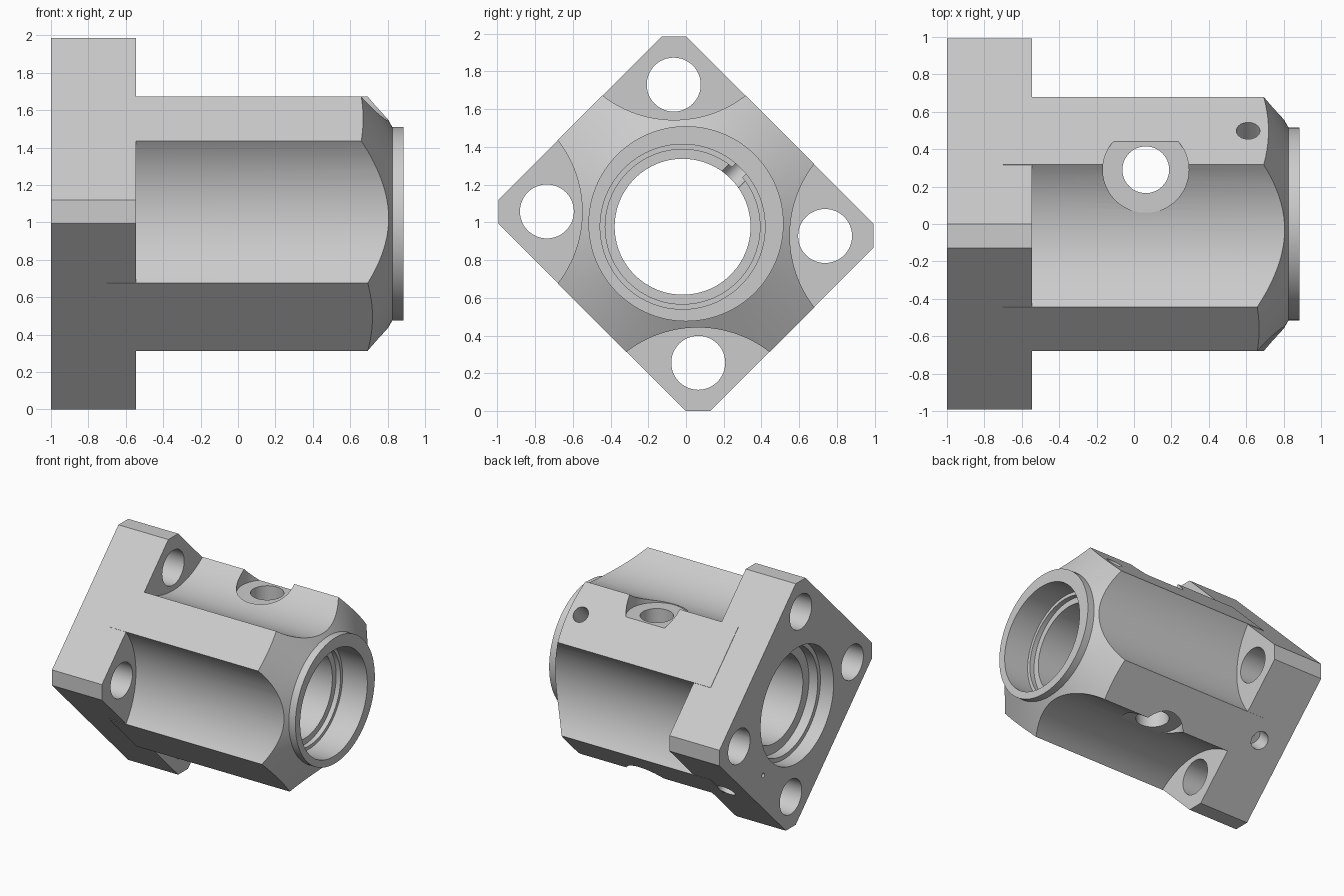
import bpy, bmesh
from math import sin, cos, pi, radians, asin
from mathutils import Vector

if "Cube" in bpy.data.objects:
    bpy.data.objects.remove(bpy.data.objects["Cube"])

H = 0.9925          # height of the housing axis
SEG = 96


def finish(bm, name):
    bmesh.ops.recalc_face_normals(bm, faces=bm.faces)
    me = bpy.data.meshes.new(name)
    bm.to_mesh(me)
    bm.free()
    ob = bpy.data.objects.new(name, me)
    bpy.context.collection.objects.link(ob)
    return ob


def skin(rings, name):
    """Closed solid through a list of equal-sized point rings."""
    bm = bmesh.new()
    loops = [[bm.verts.new(p) for p in ring] for ring in rings]
    n = len(loops[0])
    for a, b in zip(loops, loops[1:]):
        for i in range(n):
            j = (i + 1) % n
            bm.faces.new((a[i], a[j], b[j], b[i]))
    bm.faces.new(loops[0])
    bm.faces.new(loops[-1])
    return finish(bm, name)


def prism(name, pts, x0, x1):
    return skin([[(x, y, H + z) for y, z in pts] for x in (x0, x1)], name)


def lathe(name, profile, cy=0, cz=0):
    return skin([[(x, cy + r * cos(2 * pi * i / SEG), H + cz + r * sin(2 * pi * i / SEG))
                  for i in range(SEG)] for x, r in profile], name)


def drill(start, end, r, name="drill", seg=48):
    """Cylinder between two points given as (x, y, z above the axis)."""
    a, b = Vector(start), Vector(end)
    q = (b - a).to_track_quat('Z', 'Y')
    off = Vector((0, 0, H))
    ring = [q @ Vector((r * cos(2 * pi * i / seg), r * sin(2 * pi * i / seg), 0)) for i in range(seg)]
    return skin([[p + c + off for p in ring] for c in (a, b)], name)


def boolean(ob, tool, op='DIFFERENCE'):
    m = ob.modifiers.new(op, 'BOOLEAN')
    m.operation, m.solver, m.object = op, 'EXACT', tool
    bpy.context.view_layer.objects.active = ob
    bpy.ops.object.modifier_apply(modifier=m.name)
    bpy.data.objects.remove(tool)


# Mounting flange: rectangle turned 45 degrees with trimmed corners
half = [(0, H), (H, 0), (H, -0.128), (0.128, -H)]
housing = prism("bearing_housing", half + [(-y, -z) for y, z in half], -1.0, -0.545)

# Body: same rectangle with four concave scallops beside the bolt holes
R, D, OFF = 0.62, 1.17, 0.063
sweep = asin(0.38 / R)
top, right = [], []
for i in range(25):
    t = -sweep + 2 * sweep * i / 24
    top.append((-OFF + R * sin(t), D - R * cos(t)))
    right.append((D - R * cos(t), -OFF - R * sin(t)))
quarter = top + right
body = prism("body", quarter + [(-y, -z) for y, z in quarter], -0.7, 0.885)

# Turned nose: cone and round boss
envelope = lathe("envelope", [(-0.75, 1.0), (0.553, 1.0), (0.825, 0.517), (0.95, 0.517)])
boolean(body, envelope, 'INTERSECT')
boolean(housing, body, 'UNION')

# Stepped bore, slightly off centre
boolean(housing, lathe("bore", [(-1.1, 0.475), (-0.88, 0.475), (-0.88, 0.44), (-0.80, 0.44),
                                (-0.80, 0.36), (0.62, 0.36), (0.62, 0.41), (0.66, 0.41),
                                (0.66, 0.437), (1.0, 0.437)], -0.018, -0.016))

# Four bolt holes
for y, z in [(-0.065, 0.737), (0.737, -0.065), (0.065, -0.737), (-0.737, 0.065)]:
    boolean(housing, drill((-1.1, y, z), (-0.4, y, z), 0.143))

# Vertical cross port with spot faces above and below
px, py = 0.063, 0.29
for s in (1, -1):
    boolean(housing, drill((px, py, s * 0.557), (px, py, s * 1.2), 0.23))
boolean(housing, drill((px, py, 1.2), (px, py, -1.2), 0.125))

# Locking-screw hole, square to the upper rear face
boolean(housing, drill((0.61, 0.6, 0.6), (0.61, 0.2, 0.2), 0.063))

# Lubrication port in the lower rear flange edge and its relief drilling
k = 0.5 ** 0.5
for d0, d1, r in [(0.9, 0.66, 0.072), (0.9, 0.40, 0.026)]:
    boolean(housing, drill((-0.76, d0 * k, -d0 * k), (-0.76, d1 * k, -d1 * k), r))
boolean(housing, drill((-1.1, 0.6 * k, -0.6 * k), (-0.76, 0.6 * k, -0.6 * k), 0.018, seg=24))

# Smooth turned surfaces, crisp machined edges
bpy.ops.object.select_all(action='DESELECT')
housing.select_set(True)
bpy.context.view_layer.objects.active = housing
bpy.ops.object.shade_smooth_by_angle(angle=radians(20))
